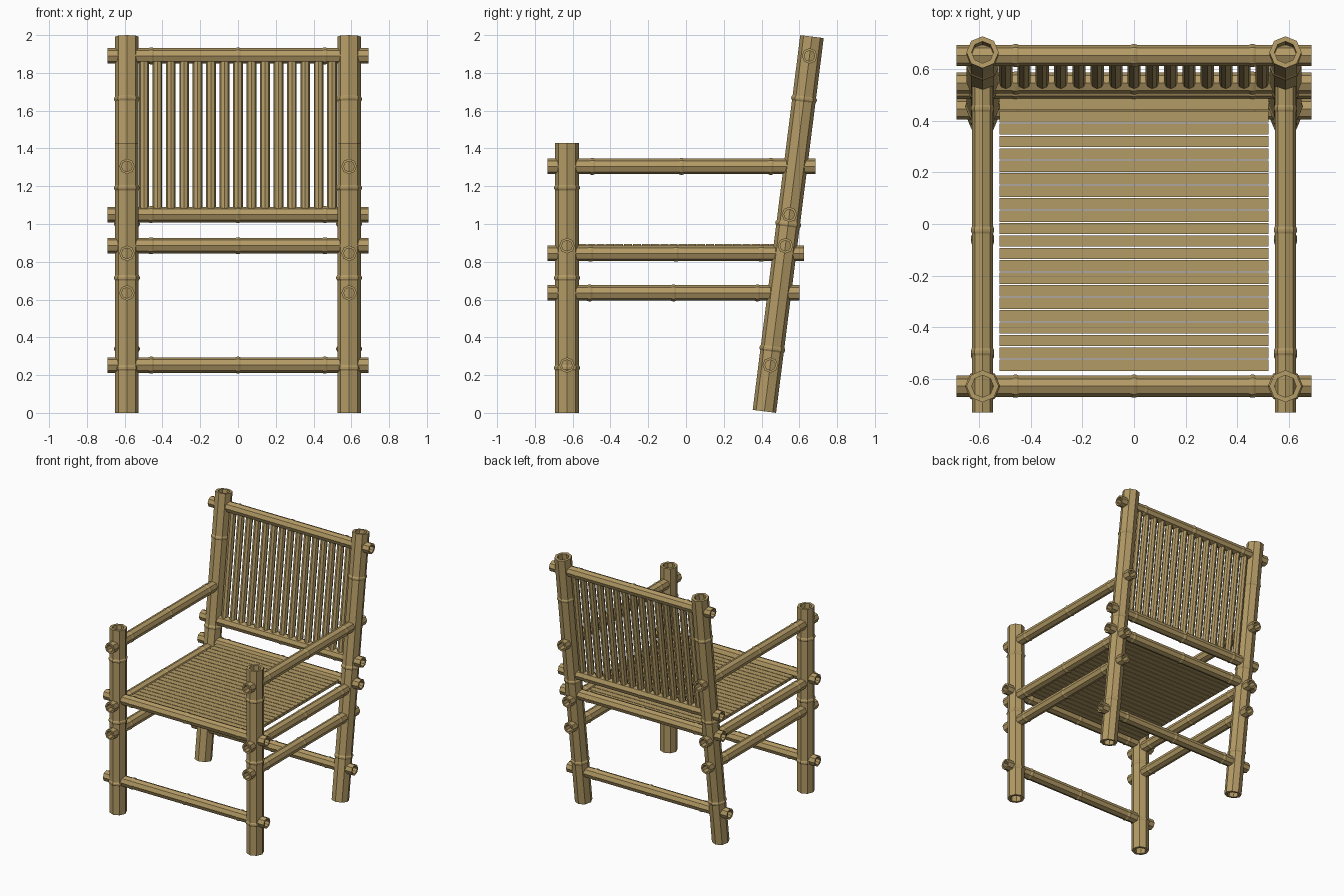
import bpy, bmesh, math
from mathutils import Vector

if "Cube" in bpy.data.objects:
    bpy.data.objects.remove(bpy.data.objects["Cube"])

bamboo = bpy.data.materials.new("bamboo tan")
bamboo.diffuse_color = (0.45, 0.325, 0.13, 1)
bamboo.use_nodes = True
bamboo.node_tree.nodes["Principled BSDF"].inputs["Base Color"].default_value = bamboo.diffuse_color


def finish(name, bm):
    bmesh.ops.recalc_face_normals(bm, faces=bm.faces[:])
    me = bpy.data.meshes.new(name)
    bm.to_mesh(me)
    bm.free()
    me.materials.append(bamboo)
    ob = bpy.data.objects.new(name, me)
    bpy.context.collection.objects.link(ob)
    return ob


def pole(name, p, q, r, nodes=True, sides=8):
    """Hollow octagonal bamboo pole from p to q with three raised nodes."""
    p, q = Vector(p), Vector(q)
    length = (q - p).length
    d = (q - p).normalized()
    ref = Vector((0, 1, 0)) if abs(d.x) > 0.9 else Vector((1, 0, 0))
    u = (ref - d * ref.dot(d)).normalized()
    v = d.cross(u)
    prof = [(0, r)]
    if nodes:
        for f in (1 / 6, 1 / 2, 5 / 6):
            c = f * length
            prof += [(c - 0.014, r), (c - 0.005, r * 1.09),
                     (c + 0.005, r * 1.09), (c + 0.014, r)]
    prof += [(length, r), (length, r * 0.68), (0, r * 0.68)]
    bm = bmesh.new()
    rings = []
    for t, rad in prof:
        rings.append([bm.verts.new(p + d * t + (u * math.cos(a) + v * math.sin(a)) * rad)
                      for a in (2 * math.pi * i / sides for i in range(sides))])
    for k, a in enumerate(rings):
        b = rings[(k + 1) % len(rings)]
        for i in range(sides):
            j = (i + 1) % sides
            bm.faces.new((a[i], a[j], b[j], b[i]))
    return finish(name, bm)


LEG_X, FRONT_Y = 0.588, -0.63
R_LEG, R_RAIL = 0.0625, 0.041


def back_y(z):
    """y of the leaning back plane at height z"""
    return 0.415 + 0.127 * (z - 0.008)


# legs and side rails, both sides
for side, s in (("left", -1), ("right", 1)):
    x = s * LEG_X
    pole("front_leg_" + side, (x, FRONT_Y, 0), (x, FRONT_Y, 1.43), R_LEG)
    pole("back_leg_" + side, (x, back_y(0.008), 0.008), (x, back_y(1.992), 1.992), R_LEG)
    for label, z, end in (("armrest", 1.305, 0.685), ("seat_side_rail", 0.845, 0.625),
                          ("lower_side_rail", 0.635, 0.6)):
        pole(label + "_" + side, (x, -0.732, z), (x, end, z), R_RAIL)

# cross rails
for label, y, z in (("front_stretcher", FRONT_Y, 0.253), ("front_seat_rail", FRONT_Y, 0.885),
                    ("back_stretcher", back_y(0.253), 0.253),
                    ("back_seat_rail", back_y(0.885), 0.885),
                    ("backrest_lower_rail", back_y(1.05), 1.05),
                    ("backrest_top_rail", back_y(1.89), 1.89)):
    pole(label, (-0.69, y, z), (0.69, y, z), R_RAIL)

# backrest slats
for i in range(15):
    x = (i - 7) * 0.0712
    pole("backrest_slat", (x, back_y(1.05), 1.05), (x, back_y(1.89), 1.89), 0.026, nodes=False)

# seat slats
for i in range(22):
    bm = bmesh.new()
    bmesh.ops.create_cube(bm, size=1)
    bmesh.ops.scale(bm, vec=(1.045, 0.044, 0.022), verts=bm.verts[:])
    bmesh.ops.translate(bm, vec=(0, -0.549 + i * 0.0483, 0.883), verts=bm.verts[:])
    finish("seat_slat", bm)
